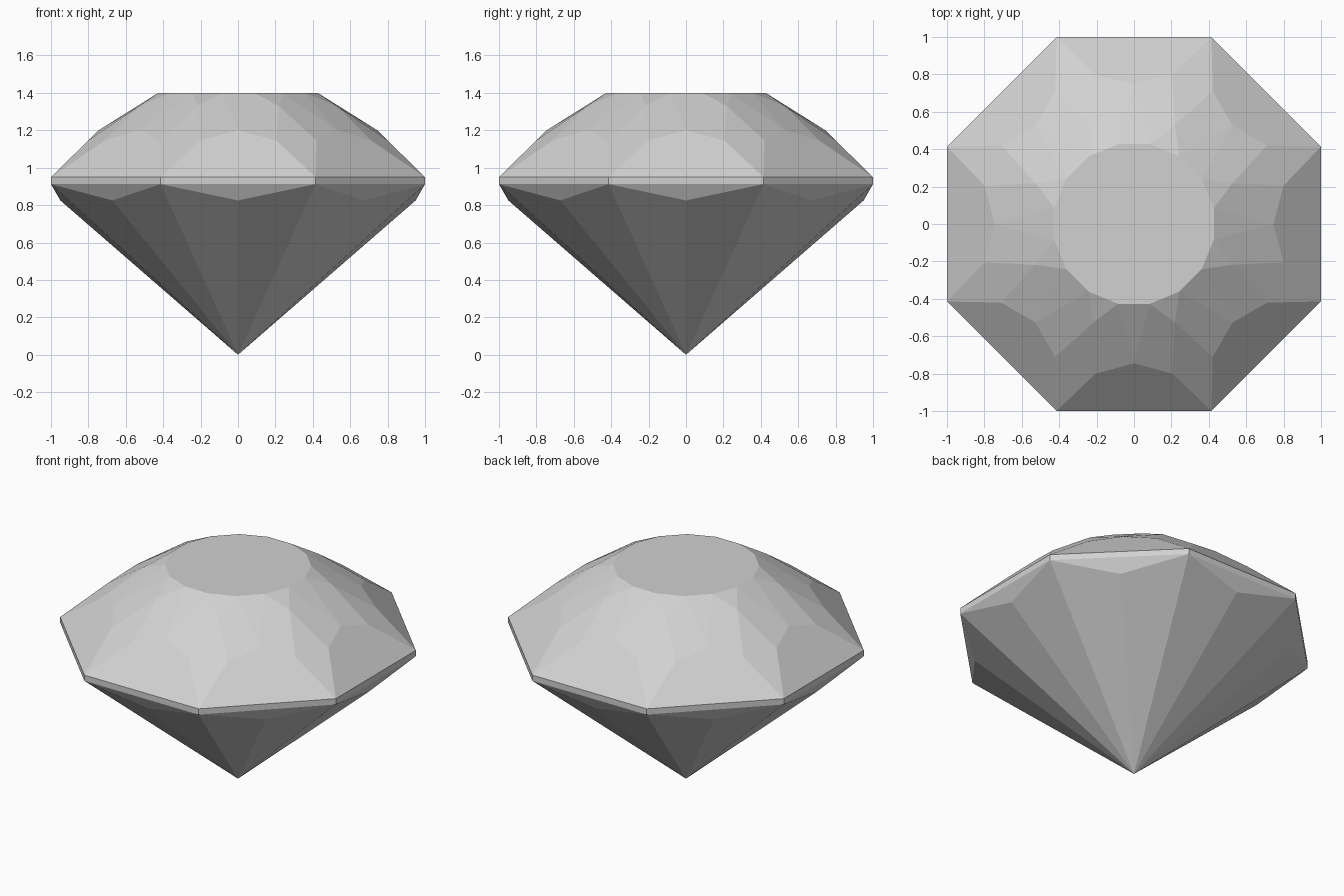
import bpy, bmesh
from math import cos, sin, radians

cube = bpy.data.objects.get("Cube")
if cube:
    bpy.data.objects.remove(cube, do_unlink=True)

# One pale grey for the whole stone
grey = bpy.data.materials.new("pale grey")
grey.use_nodes = True
grey.diffuse_color = (0.64, 0.64, 0.64, 1)
grey.node_tree.nodes["Principled BSDF"].inputs["Base Color"].default_value = grey.diffuse_color

bm = bmesh.new()


def ring(radius, z, offset, step=45):
    """Evenly spaced vertices on a circle, starting at an angle in degrees."""
    angles = [radians(offset + step * k) for k in range(360 // step)]
    return [bm.verts.new((radius * cos(a), radius * sin(a), z)) for a in angles]


def table_ring(radius, z):
    """Two vertices per side, placed evenly around the flat top."""
    return [ring(radius, z, s * 11.25) for s in (-1, 1)]


# Vertex rings: corners lie between sides, mids lie on the side centres
tip = bm.verts.new((0, 0, 0))
pavilion_mid = ring(0.95, 0.825, 0)
girdle_low = ring(1.082, 0.912, 22.5)
girdle_high = ring(1.082, 0.95, 22.5)
shoulder_a = ring(0.826, 1.146, -14.4)
shoulder_b = ring(0.826, 1.146, 14.4)
crown_mid = ring(0.745, 1.2, 0)
star = ring(0.57, 1.33, 22.5)
table_a, table_b = table_ring(0.435, 1.4)

for k in range(8):
    p, n = k - 1, (k + 1) % 8
    facets = [
        # Pavilion: two long facets and a narrow one under the girdle
        (tip, pavilion_mid[k], girdle_low[p]),
        (tip, girdle_low[k], pavilion_mid[k]),
        (girdle_low[p], pavilion_mid[k], girdle_low[k]),
        # Girdle band
        (girdle_low[p], girdle_low[k], girdle_high[k], girdle_high[p]),
        # Crown: broad lower facet, corner kite, upper facets and star
        (girdle_high[p], girdle_high[k], shoulder_b[k], crown_mid[k], shoulder_a[k]),
        (girdle_high[k], shoulder_a[n], star[k], shoulder_b[k]),
        (crown_mid[k], shoulder_b[k], star[k], table_b[k]),
        (crown_mid[k], table_a[k], star[p], shoulder_a[k]),
        (crown_mid[k], table_b[k], table_a[k]),
        (star[k], table_a[n], table_b[k]),
    ]
    for f in facets:
        bm.faces.new(f)

# Flat table on top
bm.faces.new([v for pair in zip(table_a, table_b) for v in pair])
bmesh.ops.recalc_face_normals(bm, faces=bm.faces)

mesh = bpy.data.meshes.new("cut_gemstone")
bm.to_mesh(mesh)
bm.free()
mesh.materials.append(grey)
gem = bpy.data.objects.new("cut_gemstone", mesh)
bpy.context.collection.objects.link(gem)
